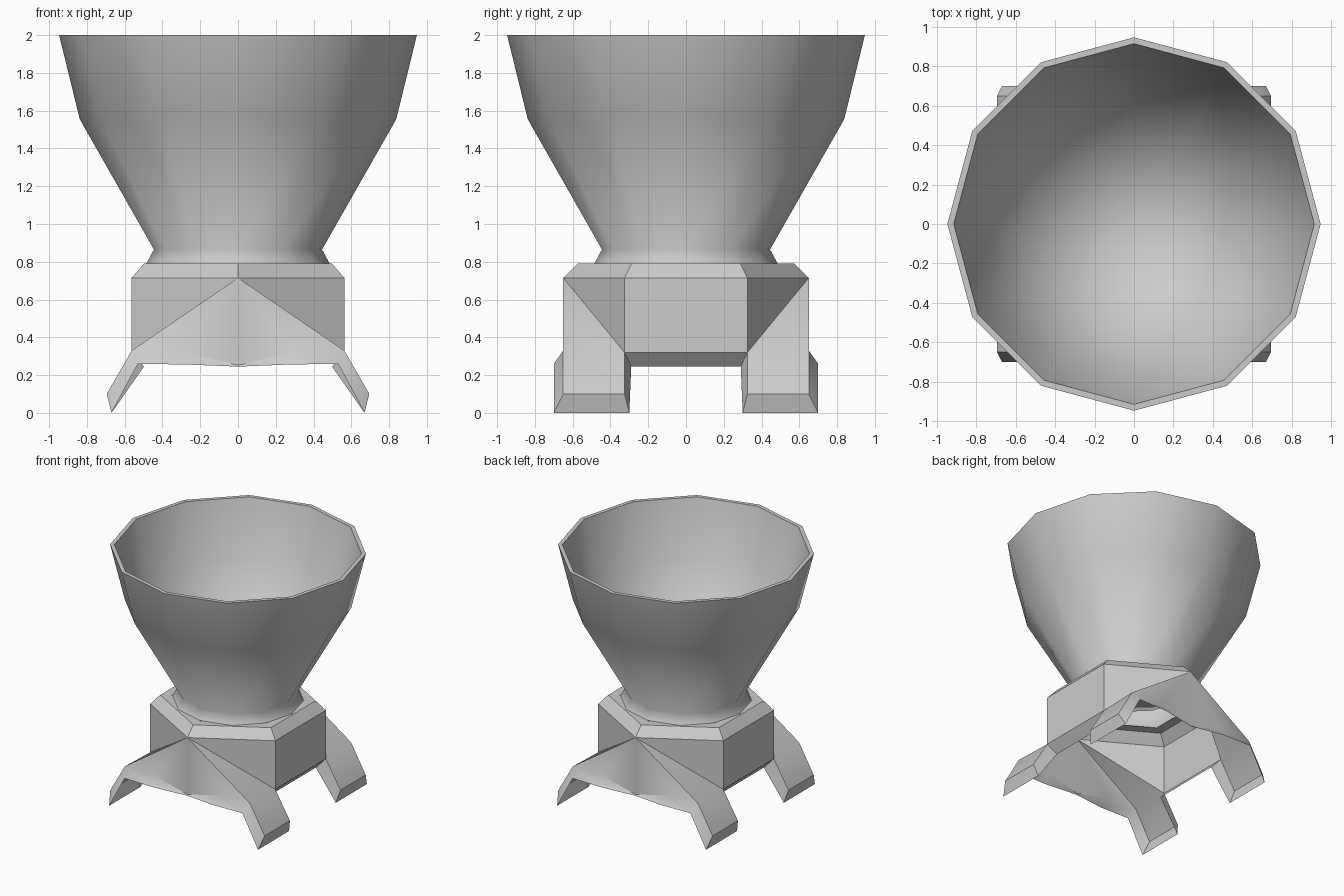
import bpy, bmesh, math

if "Cube" in bpy.data.objects:
    bpy.data.objects.remove(bpy.data.objects["Cube"])


def finish(bm, name, angle):
    me = bpy.data.meshes.new(name)
    bm.to_mesh(me)
    bm.free()
    ob = bpy.data.objects.new(name, me)
    bpy.context.collection.objects.link(ob)
    bpy.ops.object.select_all(action='DESELECT')
    ob.select_set(True)
    bpy.context.view_layer.objects.active = ob
    bpy.ops.object.shade_smooth_by_angle(angle=math.radians(angle))
    return ob


# Twelve-sided bowl: flared foot, waist, outer wall, rim, inner wall, floor
profile = [(0.485, 0.79), (0.445, 0.865), (0.838, 1.555), (0.947, 2.0),
           (0.915, 2.0), (0.80, 1.56), (0.42, 0.90)]
bm = bmesh.new()
N = 12
rings = [[bm.verts.new((r * math.cos(2 * math.pi * i / N),
                        r * math.sin(2 * math.pi * i / N), z)) for i in range(N)]
         for r, z in profile]
for a, b in zip(rings, rings[1:]):
    for i in range(N):
        j = (i + 1) % N
        bm.faces.new((a[i], a[j], b[j], b[i]))
floor = bm.verts.new((0, 0, 0.86))
for i in range(N):
    bm.faces.new((rings[-1][i], rings[-1][(i + 1) % N], floor))
finish(bm, "bowl", 70)

# Hexagonal shell base with splayed legs: one quarter, mirrored in x and y
P = {
    # top opening, top edge and shoulder of the hexagon
    'i0': (0, -.49, .79), 'i1': (.424, -.245, .79), 'i2': (.424, 0, .79),
    't0': (0, -.575, .79), 't1': (.498, -.2875, .79), 't2': (.498, 0, .79),
    's0': (0, -.65, .715), 's1': (.563, -.325, .715), 's2': (.563, 0, .715),
    # side wall bottom and its inward lip
    'w1': (.563, -.325, .32), 'w2': (.563, 0, .32),
    'l1': (.498, -.29, .245), 'l2': (.498, 0, .245),
    # leg hip, ankle and foot
    'h': (.563, -.65, .33), 'a': (.695, -.65, .10), 'b': (.695, -.325, .10),
    'f': (.67, -.70, 0), 'g': (.67, -.30, 0),
    # front panel bottom and its outward lip
    'm': (.30, -.65, .325), 'c': (0, -.65, .252),
    'k': (.53, -.70, .26), 'n': (.27, -.70, .256), 'd': (0, -.657, .245),
}
faces = ['i0 t0 t1 i1', 'i1 t1 t2 i2', 't0 s0 s1 t1', 't1 s1 s2 t2',
         's1 w1 w2 s2', 'w1 l1 l2 w2', 's0 w1 s1', 's0 h w1', 'h a b w1',
         'a f g b', 'b g l1 w1', 's0 c m h', 'h k f a', 'm n k h', 'c d n m']
bm = bmesh.new()
for sx in (1, -1):
    for sy in (1, -1):
        v = {k: bm.verts.new((x * sx, y * sy, z)) for k, (x, y, z) in P.items()}
        for f in faces:
            vs = [v[k] for k in f.split()]
            bm.faces.new(vs if sx * sy > 0 else vs[::-1])
bmesh.ops.remove_doubles(bm, verts=bm.verts, dist=1e-4)
bmesh.ops.recalc_face_normals(bm, faces=bm.faces)
bm.normal_update()
top = max(bm.faces, key=lambda f: f.calc_center_median().z)
if top.normal.z < 0:
    bmesh.ops.reverse_faces(bm, faces=bm.faces)
finish(bm, "legged_base", 40)
